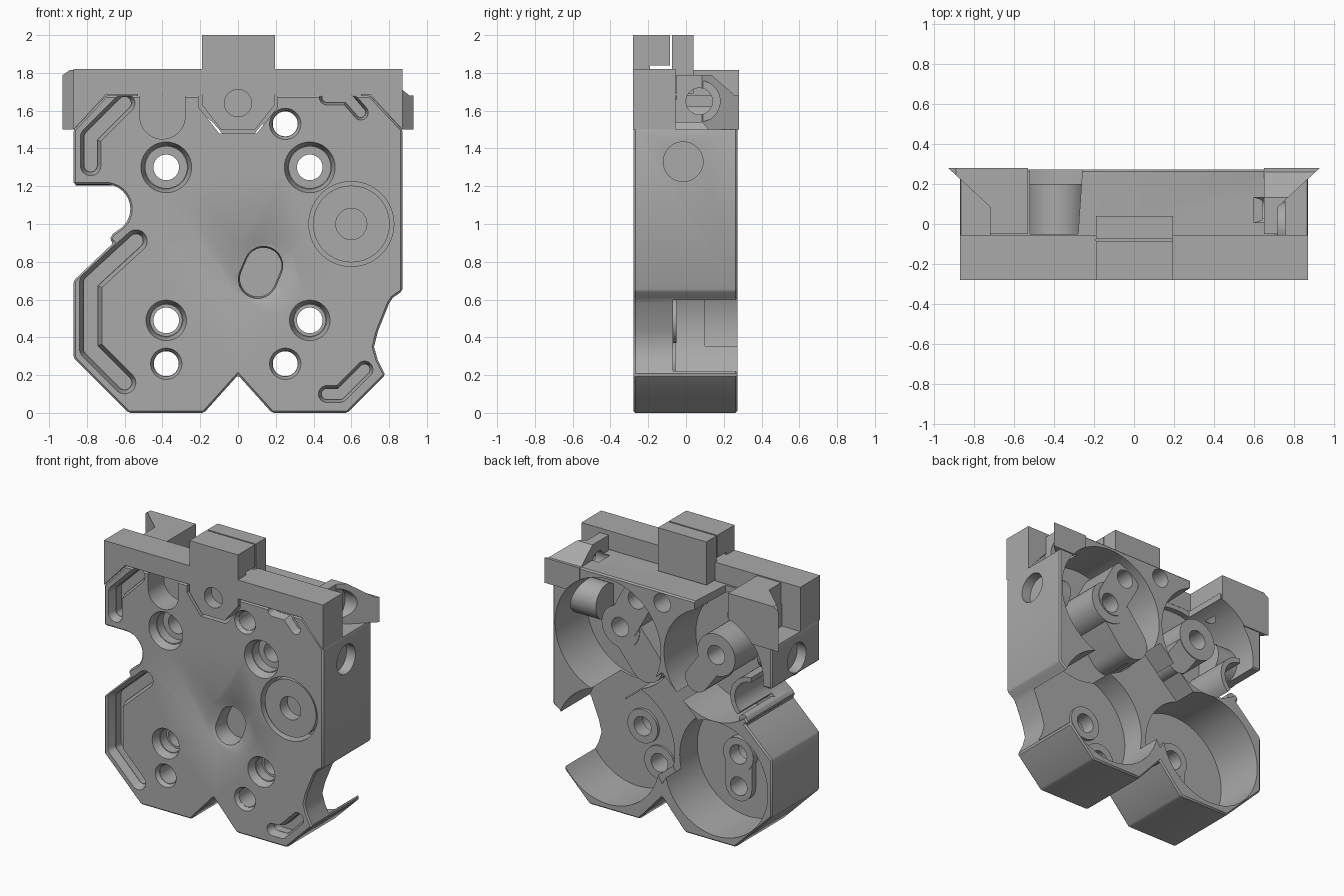
import bpy, bmesh, math

cube = bpy.data.objects.get("Cube")
if cube:
    bpy.data.objects.remove(cube, do_unlink=True)

grey = bpy.data.materials.new("plain grey")
grey.use_nodes = True
grey.diffuse_color = (0.4, 0.4, 0.4, 1)
grey.node_tree.nodes["Principled BSDF"].inputs["Base Color"].default_value = (0.4, 0.4, 0.4, 1)


def prism(name, pts, a, b, axis="Y", far=None):
    """Extrude a flat profile from a to b along an axis, optionally ending in a second profile."""
    place = {"X": lambda u, v, w: (w, u, v),
             "Y": lambda u, v, w: (u, w, v),
             "Z": lambda u, v, w: (u, v, w)}[axis]
    bm = bmesh.new()
    near = [bm.verts.new(place(u, v, a)) for u, v in pts]
    end = [bm.verts.new(place(u, v, b)) for u, v in far or pts]
    bm.faces.new(near)
    bm.faces.new(end)
    n = len(pts)
    for i in range(n):
        j = (i + 1) % n
        bm.faces.new((near[i], near[j], end[j], end[i]))
    bmesh.ops.recalc_face_normals(bm, faces=bm.faces)
    mesh = bpy.data.meshes.new(name)
    bm.to_mesh(mesh)
    bm.free()
    mesh.materials.append(grey)
    obj = bpy.data.objects.new(name, mesh)
    bpy.context.collection.objects.link(obj)
    return obj


def arc(cx, cz, r, start=0, end=360, n=40):
    steps = n if end - start == 360 else n + 1
    angles = [math.radians(start + (end - start) * i / n) for i in range(steps)]
    return [(cx + r * math.cos(t), cz + r * math.sin(t)) for t in angles]


def rect(u0, u1, v0, v1):
    return [(u0, v0), (u1, v0), (u1, v1), (u0, v1)]


def capsule(p, q, r):
    deg = math.degrees(math.atan2(q[1] - p[1], q[0] - p[0]))
    return (arc(q[0], q[1], r, deg - 90, deg + 90, 12)
            + arc(p[0], p[1], r, deg + 90, deg + 270, 12))


def flip(pts, s):
    return [(s * u, v) for u, v in pts]


def apply_modifiers(obj):
    bpy.context.view_layer.update()
    dg = bpy.context.evaluated_depsgraph_get()
    mesh = bpy.data.meshes.new_from_object(obj.evaluated_get(dg))
    obj.modifiers.clear()
    obj.data = mesh


def combine(target, tool, op="DIFFERENCE"):
    mod = target.modifiers.new("combine", "BOOLEAN")
    mod.operation, mod.solver, mod.object = op, "EXACT", tool
    apply_modifiers(target)
    bpy.data.objects.remove(tool, do_unlink=True)


def cut(target, pts, a, b, axis="Y", far=None):
    combine(target, prism("cutter", pts, a, b, axis, far))


def add(target, pts, a, b, axis="Y"):
    combine(target, prism("addition", pts, a, b, axis), "UNION")


# Main housing with its notched outline
right_edge = [(.18, 0), (.58, 0), (.78, .2), (.74, .28), (.72, .35), (.74, .43),
              (.80, .58), (.82, .61), (.87, .645), (.87, 1.5), (.70, 1.68)]
left_edge = [(-.70, 1.68), (-.87, 1.5), (-.87, 1.21)]
side_notch = arc(-.70, 1.08, .13, -50, 90, 16)[::-1]
lower_left = [(-.66, .95), (-.68, .92), (-.66, .90), (-.87, .70), (-.87, .29),
              (-.58, 0), (-.18, 0), (0, .2)]
body = prism("housing", right_edge + left_edge + side_notch + lower_left, -.278, .272)
bevel = body.modifiers.new("edge", "BEVEL")
bevel.width, bevel.segments, bevel.limit_method = .01, 1, "ANGLE"
bevel.angle_limit = math.radians(40)
apply_modifiers(body)

# Round rear pockets and the lowered web between them
upper_pocket = {-1: arc(-.41, 1.255, .395, n=64), 1: arc(.43, 1.235, .42, n=64)}
for s in (-1, 1):
    cut(body, upper_pocket[s], -.09, .4)
    cut(body, arc(s * .43, .45, .41, n=64), -.07 if s > 0 else -.1, .4)
cut(body, [(0, .30), (.30, .82), (0, 1.10), (-.30, .82)], .1, .4)

# Screw bosses: tall lobed ones above, low ones below
screws = [(s * .38, z) for s in (-1, 1) for z in (1.3, .49)]
pins = [(-.38, .26), (.25, .26), (.25, 1.53)]
for s in (-1, 1):
    add(body, arc(s * .38, 1.3, .15), -.13, .2)
    add(body, arc(s * .38, .49, .12), -.13, -.05)
add(body, capsule((.36, 1.3), (.18, 1.08), .13), -.125, .195)
add(body, capsule((-.38, 1.3), (-.22, 1.08), .09), -.125, .195)
add(body, capsule((.36, 1.33), (.25, 1.53), .115), -.12, .205)
add(body, capsule((-.38, .26), (-.38, .48), .105), -.125, -.055)
add(body, arc(.25, .26, .12), -.125, -.055)

# Wall that closes the pocket around the side notch, with its small post
wall = arc(-.70, 1.08, .165, -50, 90, 20) + arc(-.70, 1.08, .13, -50, 90, 20)[::-1]
add(body, wall, -.15, .262)
add(body, arc(-.635, .925, .035, n=20), -.2, .255)

# Cylinders inside the upper pockets that back the blind side holes
for s in (-1, 1):
    add(body, arc(-.015, 1.33, .125), s * .64, s * .86, "X")
    cut(body, arc(-.015, 1.33, .105), s * .80, s * 1.1, "X")

# Through holes with sloped counterbores
for x, z in screws:
    bore = .135 if z > 1 else .108
    cut(body, arc(x, z, bore), -.28, -.22, far=arc(x, z, bore - .02))
    cut(body, arc(x, z, bore - .025), -.4, -.15)
    cut(body, arc(x, z, .068), -.4, .4)
for x, z in pins:
    cut(body, arc(x, z, .084), -.28, -.25, far=arc(x, z, .068))
    cut(body, arc(x, z, .066), -.4, .4)
cut(body, arc(0, 1.6, .066), .02, .4)

# Round insert in a ring groove on the front
cut(body, arc(.6, 1, .225, n=56), -.4, -.14)
add(body, arc(.6, 1, .203, n=56), -.262, -.1)
cut(body, arc(.6, 1, .082), -.4, -.18)

# Oval funnel in the middle of the front, with a shallow dished rim
low, high = (.105, .71), (.135, .78)
rim = capsule((.12, .74), (.14, .79), .165)
cut(body, rim, -.281, -.25, far=capsule((.12, .74), (.14, .79), .11))
cut(body, capsule(low, high, .105), -.27, -.19, far=capsule(low, high, .095))
cut(body, capsule(low, high, .095), -.4, -.14)

# Sloped grooves along the front edges
paths = [([(-.54, .91), (-.78, .69), (-.78, .34), (-.60, .16)], .06),
         ([(-.60, 1.64), (-.78, 1.46), (-.78, 1.31)], .055),
         ([(.47, 1.67), (.58, 1.67), (.65, 1.59)], .04),
         ([(.47, .10), (.54, .10), (.67, .23)], .045)]
for path, r in paths:
    for p, q in zip(path, path[1:]):
        cut(body, capsule(p, q, r), -.28, -.22, far=capsule(p, q, r * .65))
        cut(body, capsule(p, q, r * .6), -.4, -.16)

# U notch, rear duct and the seat for the central tab
cut(body, arc(-.40, 1.57, .12, 180, 360, 24) + [(-.28, 1.8), (-.52, 1.8)], -.4, -.1)
cut(body, [(-.52, -.05), (-.28, -.05), (-.25, .4), (-.52, .4)], 1.56, 1.8, "Z")
seat = [(-.21, 1.75), (-.21, 1.62), (-.10, 1.48), (.10, 1.48), (.21, 1.62), (.21, 1.75)]
cut(body, seat, -.4, -.09)

# Slanted end wedges at the upper corners, with stepped cross holes
for s, side, inner, top in ((-1, "left_end", .53, 1.815), (1, "right_end", .65, 1.79)):
    corner = [(.72, -.06), (1.1, -.06), (1.1, .43), (.72, .1)]
    cut(body, flip(corner, s), 1.5, 1.9, "Z")
    outline = [(.72, -.05), (.72, .085), (.93, .28), (inner, .28), (inner, -.05)]
    wedge = prism(side + "_wedge", flip(outline, s), 1.5, top, "Z")
    for part in (wedge, body):
        cut(part, arc(.07, 1.65, .11), s * .725, s * 1.1, "X")
        cut(part, arc(.07, 1.65, .07), s * .6, s * 1.1, "X")
    # The round pocket continues up into the wedge
    cut(wedge, upper_pocket[s], -.4, .4)
    if s < 0:
        # Sloped outer top edge of the taller wedge
        cut(wedge, [(-.94, 1.78), (-.87, 1.83), (-1, 1.9)], -.4, .4)
    else:
        # Sloped rear top of the shorter wedge
        cut(wedge, [(.11, 1.81), (.26, 1.68), (.4, 1.68), (.4, 1.9), (.11, 1.9)], 0, 1.2, "X")

# Front bar across the top
bar = prism("top_bar", [(-.87, 1.5), (-.70, 1.685), (.70, 1.685), (.87, 1.5),
                        (.87, 1.82), (-.87, 1.82)], -.28, -.055)
cut(bar, rect(-.19, .19, 1.6, 1.9), -.4, 0)

# Central tab with a pin hole, and the block behind it
tab = prism("front_tab", [(-.19, 2), (-.19, 1.63), (-.09, 1.5), (.09, 1.5), (.195, 1.63), (.195, 2)],
            -.28, -.085)
cut(tab, arc(0, 1.64, .072), -.4, -.2)
cut(tab, rect(-.19, -.05, 1.82, 1.84), -.4, .4, "X")
prism("rear_tab", rect(-.19, .195, 1.69, 2), -.075, .04)

# Smooth shading on round walls, crisp edges elsewhere
for obj in list(bpy.context.scene.objects):
    if obj.type == "MESH" and obj.data.materials and obj.data.materials[0] == grey:
        bpy.ops.object.select_all(action="DESELECT")
        obj.select_set(True)
        bpy.context.view_layer.objects.active = obj
        bpy.ops.object.shade_smooth_by_angle(angle=math.radians(30))
